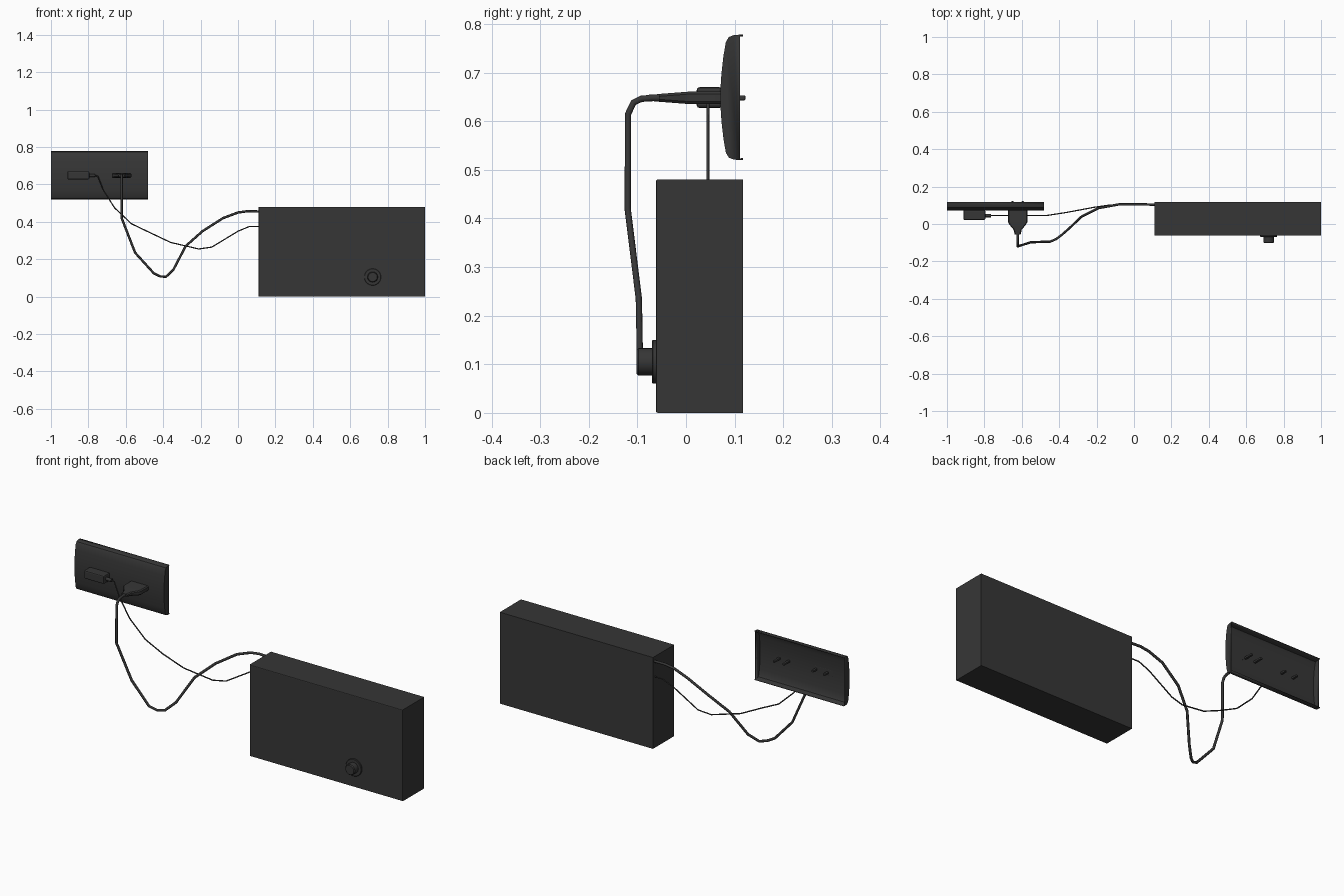
import bpy, bmesh, math
from mathutils import Vector

old = bpy.data.objects.get("Cube")
if old:
    bpy.data.objects.remove(old, do_unlink=True)

charcoal = bpy.data.materials.new("charcoal plastic")
charcoal.use_nodes = True
shade = (0.037, 0.037, 0.037, 1)
charcoal.diffuse_color = shade
charcoal.node_tree.nodes["Principled BSDF"].inputs["Base Color"].default_value = shade


def finish(name, bm, smooth=True):
    bmesh.ops.recalc_face_normals(bm, faces=bm.faces)
    mesh = bpy.data.meshes.new(name)
    bm.to_mesh(mesh)
    bm.free()
    mesh.materials.append(charcoal)
    obj = bpy.data.objects.new(name, mesh)
    bpy.context.collection.objects.link(obj)
    if smooth:
        bpy.ops.object.select_all(action="DESELECT")
        obj.select_set(True)
        bpy.context.view_layer.objects.active = obj
        bpy.ops.object.shade_smooth_by_angle(angle=math.radians(35))
    return obj


def box(name, low, high, bevel=0, keep=lambda edge: True):
    """Block between two corners, with the chosen edges bevelled."""
    bm = bmesh.new()
    bmesh.ops.create_cube(bm, size=1)
    for v in bm.verts:
        v.co = [l + (c + 0.5) * (h - l) for c, l, h in zip(v.co, low, high)]
    if bevel:
        edges = [e for e in bm.edges if keep(e)]
        bmesh.ops.bevel(bm, geom=edges, offset=bevel, segments=2,
                        profile=0.5, affect="EDGES")
    return finish(name, bm, False)


def loft(name, rings):
    """Skin equal-length rings of points and cap both ends."""
    bm = bmesh.new()
    loops = [[bm.verts.new(p) for p in ring] for ring in rings]
    n = len(loops[0])
    for a, b in zip(loops, loops[1:]):
        for i in range(n):
            j = (i + 1) % n
            bm.faces.new((a[i], a[j], b[j], b[i]))
    bm.faces.new(loops[0])
    bm.faces.new(loops[-1])
    return finish(name, bm)


def round_rings(x, z, stations, sides):
    """Circles facing y, from (y, radius) pairs."""
    turns = [2 * math.pi * i / sides for i in range(sides)]
    return [[(x + r * math.cos(t), y, z + r * math.sin(t)) for t in turns]
            for y, r in stations]


def cable(name, points, radius):
    curve = bpy.data.curves.new(name, "CURVE")
    curve.dimensions = "3D"
    curve.bevel_depth = radius
    curve.bevel_resolution = 2
    curve.use_fill_caps = True
    spline = curve.splines.new("POLY")
    spline.points.add(len(points) - 1)
    for slot, p in zip(spline.points, points):
        slot.co = (*p, 1)
    curve.materials.append(charcoal)
    obj = bpy.data.objects.new(name, curve)
    bpy.context.collection.objects.link(obj)


# Main housing, softened around its front face
box("housing", (0.11, -0.062, 0), (1, 0.117, 0.48), 0.004,
    lambda e: all(v.co.y < 0 for v in e.verts))

# Control knob on a flat collar
loft("knob_collar", round_rings(0.72, 0.105, [(-0.06, 0.045), (-0.068, 0.045), (-0.07, 0.043)], 32))
loft("knob", round_rings(0.72, 0.105, [(-0.068, 0.028), (-0.098, 0.028), (-0.102, 0.024)], 32))

# Wall plate: bowed front, end caps, open back
half = [(0.117, 0.129), (0.111, 0.129), (0.098, 0.128), (0.088, 0.124),
        (0.082, 0.114), (0.077, 0.085), (0.073, 0.05), (0.071, 0.02)]
profile = half + [(y, -z) for y, z in reversed(half)]
bm = bmesh.new()
ends = [[bm.verts.new((x, y, 0.649 + z)) for y, z in profile] for x in (-1, -0.48)]
for i in range(len(profile) - 1):
    bm.faces.new((ends[0][i], ends[0][i + 1], ends[1][i + 1], ends[1][i]))
for end in ends:
    bm.faces.new(end[1:-1])
plate = finish("wall_plate", bm)
shell = plate.modifiers.new("wall thickness", "SOLIDIFY")
shell.thickness = 0.004
shell.offset = -1

# Flat mains plug, narrowing to its cord
rings = []
for y, w, h in [(0.074, 0.052, 0.013), (0.01, 0.052, 0.013), (-0.004, 0.044, 0.012),
                (-0.03, 0.022, 0.01), (-0.056, 0.016, 0.008)]:
    c = 0.005
    corner = [(w, h - c), (w - c, h), (c - w, h), (-w, h - c)]
    corner += [(-a, -b) for a, b in corner]
    rings.append([(-0.622 + a, y, 0.648 + b) for a, b in corner])
loft("mains_plug", rings)
loft("plug_strain_relief", round_rings(-0.622, 0.648, [(-0.05, 0.008), (-0.082, 0.006)], 12))

# Power adapter and its sleeve
box("power_adapter", (-0.912, 0.022, 0.627), (-0.795, 0.074, 0.67), 0.006)
cable("adapter_sleeve", [(-0.8, 0.045, 0.648), (-0.765, 0.045, 0.648)], 0.009)

# Prongs through the plate
for name, xs, tip in (("plug", (-0.65, -0.595), 0.122),
                      ("adapter", (-0.875, -0.808), 0.105)):
    for side, x in zip(("right", "left"), xs):
        box(f"{name}_{side}_prong", (x - 0.006, 0.06, 0.643), (x + 0.006, tip, 0.653), 0.002)

# Thick mains cable
cable("mains_cable", [
    (-0.622, -0.06, 0.648), (-0.622, -0.092, 0.646), (-0.622, -0.108, 0.638),
    (-0.622, -0.119, 0.615), (-0.622, -0.12, 0.42), (-0.55, -0.097, 0.235),
    (-0.45, -0.095, 0.125), (-0.415, -0.08, 0.108), (-0.385, -0.057, 0.106),
    (-0.345, -0.022, 0.145), (-0.28, 0.04, 0.27), (-0.19, 0.085, 0.35),
    (-0.08, 0.105, 0.42), (0, 0.105, 0.45), (0.05, 0.105, 0.457), (0.12, 0.103, 0.455)], 0.0065)

# Thin adapter cable
cable("adapter_cable", [
    (-0.77, 0.045, 0.648), (-0.75, 0.045, 0.645), (-0.72, 0.045, 0.57),
    (-0.66, 0.045, 0.475), (-0.57, 0.045, 0.39), (-0.47, 0.045, 0.342),
    (-0.36, 0.062, 0.29), (-0.21, 0.09, 0.255), (-0.14, 0.1, 0.265),
    (0, 0.105, 0.35), (0.06, 0.105, 0.375), (0.12, 0.103, 0.375)], 0.0032)
